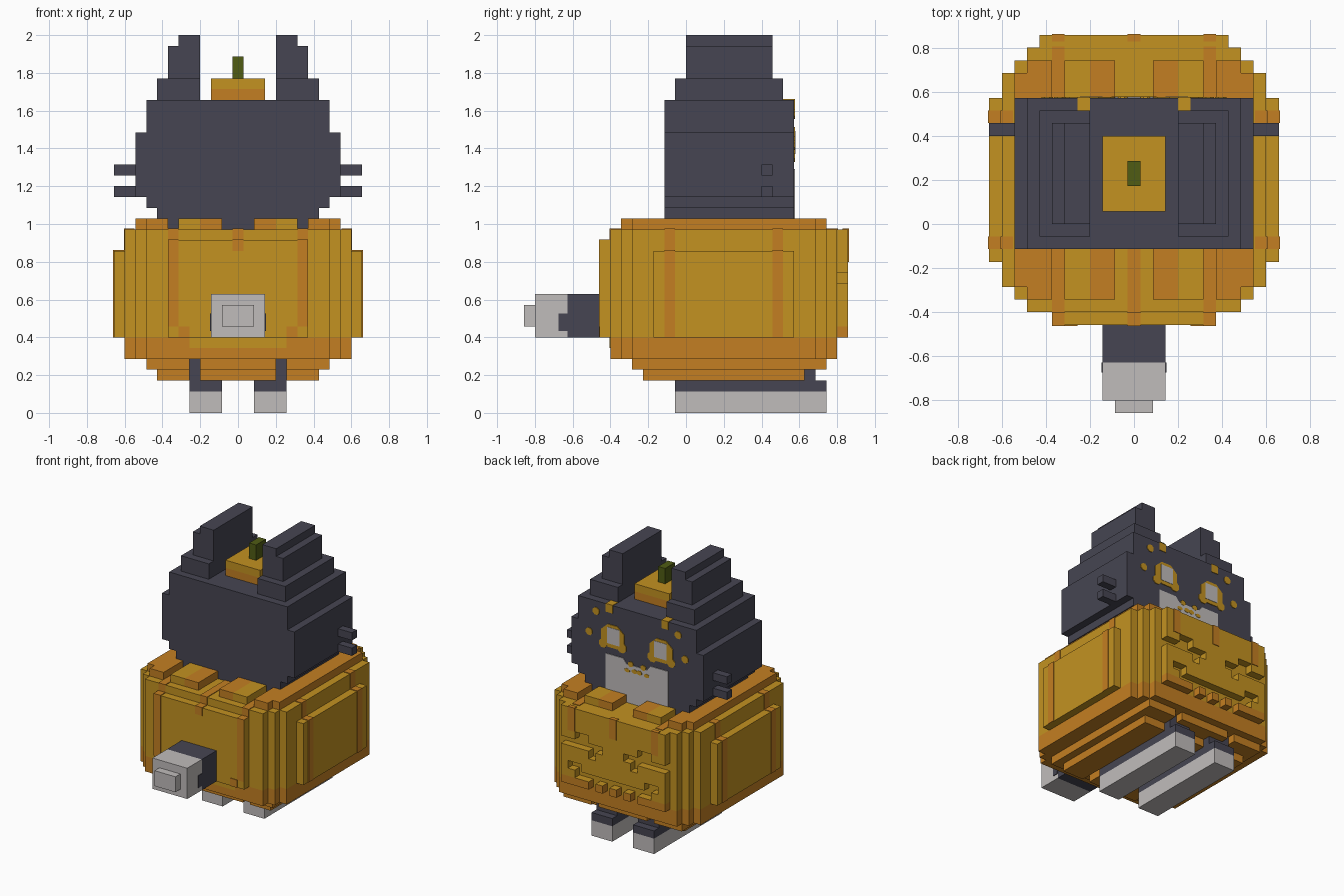
import bpy, bmesh, math
from mathutils import Matrix

if "Cube" in bpy.data.objects:
    bpy.data.objects.remove(bpy.data.objects["Cube"])

U = 2 / 35      # size of one block
E = 0.08        # plate thickness in blocks


def material(name, rgb):
    m = bpy.data.materials.new(name)
    lin = [((c / 255 + 0.055) / 1.055) ** 2.4 for c in rgb]
    m.diffuse_color = (*lin, 1)
    m.use_nodes = True
    m.node_tree.nodes["Principled BSDF"].inputs["Base Color"].default_value = m.diffuse_color
    return m


GOLD = material("golden_orange", (195, 146, 33))
RUST = material("deep_orange", (196, 127, 34))
DARK = material("charcoal", (70, 69, 82))
PALE = material("pale_grey", (192, 188, 187))
STEM = material("stem_green", (80, 92, 20))


def finish(name, bm, *mats):
    bmesh.ops.recalc_face_normals(bm, faces=bm.faces)
    me = bpy.data.meshes.new(name)
    bm.to_mesh(me)
    bm.free()
    me.transform(Matrix.Scale(U, 4))
    for m in mats:
        me.materials.append(m)
    ob = bpy.data.objects.new(name, me)
    bpy.context.collection.objects.link(ob)
    return ob


def add_box(bm, x0, x1, y0, y1, z0, z1):
    size = Matrix.Diagonal((x1 - x0, y1 - y0, z1 - z0, 1))
    mid = Matrix.Translation(((x0 + x1) / 2, (y0 + y1) / 2, (z0 + z1) / 2))
    bmesh.ops.create_cube(bm, size=1, matrix=mid @ size)


def boxes(name, mat, *dims, mirror=False):
    bm = bmesh.new()
    for d in dims:
        add_box(bm, *d)
        if mirror:
            add_box(bm, -d[1], -d[0], *d[2:])
    return finish(name, bm, mat)


def prism(name, mat, pts, lo, hi, axis="z"):
    """Extrude an outline along z, or an x/z outline along y."""
    bm = bmesh.new()
    f = bm.faces.new([bm.verts.new((a, b, lo) if axis == "z" else (a, lo, b)) for a, b in pts])
    ext = bmesh.ops.extrude_face_region(bm, geom=[f])["geom"]
    move = (0, 0, hi - lo) if axis == "z" else (0, hi - lo, 0)
    bmesh.ops.translate(bm, verts=[v for v in ext if isinstance(v, bmesh.types.BMVert)], vec=move)
    return finish(name, bm, mat)


# pumpkin body: stepped outline (half width, front, back)
steps = [(10.5, -4, 12), (9.5, -5, 13), (8.5, -6, 14), (7.5, -7, 14)]
right = []
for i, (w, f, b) in enumerate(reversed(steps)):
    if i:
        right.append((w, steps[-i][1]))
    right.append((w, f))
for i, (w, f, b) in enumerate(steps[:3]):
    right.append((w, b))
    if i < 2:
        right.append((steps[i + 1][0], b))
outline = right + [(-x, y) for x, y in reversed(right)]
prism("pumpkin_body", GOLD, outline, 7, 17)
prism("pumpkin_lower_band", RUST, outline, 5, 7)
boxes("pumpkin_side_panel", GOLD, (10.5, 11.5, -3, 10, 7, 15), mirror=True)
boxes("pumpkin_front_panel", GOLD, (-6.5, 6.5, -8, -7, 7, 16))
boxes("front_band_patch", GOLD, (-4.5, 4.5, -7 - E, -7, 6, 7))

# carved panel: grid with eye and mouth openings, pushed outward
holes = set()
for s in (-1, 1):
    for cx, cz in [(7, 12), (6, 12), (5, 12), (4, 12), (3, 12), (2, 12), (4, 13), (5, 13), (3, 11),
                   (0, 8), (1, 8), (2, 8), (3, 8), (4, 8), (5, 8), (5, 9), (6, 9), (1, 7), (3, 7)]:
        holes.add((s * cx, cz))
bm = bmesh.new()
grid = {(i, k): bm.verts.new((i - 7.5, 14, k + 7)) for i in range(16) for k in range(11)}
for i in range(15):
    for k in range(10):
        if (i - 7, k + 7) not in holes:
            bm.faces.new([grid[i, k], grid[i + 1, k], grid[i + 1, k + 1], grid[i, k + 1]])
bmesh.ops.delete(bm, geom=[v for v in bm.verts if not v.link_faces], context="VERTS")
ext = bmesh.ops.extrude_face_region(bm, geom=bm.faces[:])["geom"]
bmesh.ops.translate(bm, verts=[v for v in ext if isinstance(v, bmesh.types.BMVert)], vec=(0, 1, 0))
carved = finish("carved_panel", bm, GOLD, RUST)
for p in carved.data.polygons:
    if p.center.z < 8 * U:
        p.material_index = 1

# darker ribs painted as thin shells
boxes("side_ribs", RUST,
      *[d for y in (-2, 8) for d in ((10.4, 11.5 + E, y, y + 1, 7, 15 + E),
                                     (9.6, 10.5 + E, y, y + 1, 7, 17 + E))], mirror=True)
boxes("front_ribs", RUST, (5.5, 6.5, -8 - E, -7, 8, 16 + E), (5.5, 6.5, -7 - E, 14 + E, 16, 17 + E),
      (4.5, 5.5, -8 - E, -7.5, 7, 8), mirror=True)
boxes("middle_rib", RUST, (-0.5, 0.5, -8 - E, -7, 15, 16 + E), (-0.5, 0.5, -7 - E, -2, 16, 17 + E),
      (-0.5, 0.5, 14.5, 15 + E, 14.5, 17 + E))
boxes("carved_panel_ribs", RUST, (5.5, 6.5, 14.5, 15 + E, 14, 17 + E), mirror=True)

# pumpkin rim lobes
boxes("rim_inner_lobe_light", GOLD, (3.5, 5.5, -6, 13, 17, 18), mirror=True)
boxes("rim_inner_lobe_deep", RUST, (1.5, 3.5, -6, 13, 17, 18), mirror=True)
boxes("rim_outer_lobe", RUST, (6.5, 8.5, -6, 13, 17, 18), (8.5, 9.5, -5, 12, 17, 18), mirror=True)

# pumpkin underside with grooves for the legs
boxes("underside_outer", RUST, (4.5, 8.5, -5, 13, 4, 5), (4.5, 7.5, -4, 11, 3, 4), mirror=True)
boxes("underside_middle", RUST, (-3.5, 3.5, -5, 13, 4, 5), (-3.5, 3.5, -4, 11, 3, 4))

# legs and paws
boxes("leg", DARK, (1.5, 4.5, -1, 13, 2, 3), (1.5, 4.5, -1, 12, 3, 4),
      (3.5, 4.5, -1, 12, 4, 5), mirror=True)
boxes("paw", PALE, (1.5, 4.5, -1, 13, 0, 2), mirror=True)

# tail
boxes("tail_base", DARK, (-2.5, 2.5, -11, -8, 7, 11))
boxes("tail_end", PALE, (-2.5, 2.5, -14, -11, 7, 11), (-1.5, 1.5, -15, -14, 8, 10))
boxes("tail_fur_edge", DARK, (2.4, 2.5 + E, -11.8, -11, 7.6, 9.2), mirror=True)

# head: stepped outline seen from the face side
half = [(7.5, 17), (7.5, 19), (8.5, 19), (8.5, 20), (9.5, 20), (9.5, 26), (8.5, 26), (8.5, 29)]
prism("head", DARK, half + [(-x, z) for x, z in reversed(half)], -2, 10, "y")
boxes("ear", DARK, (3.5, 7.5, -1, 9, 29, 31), (3.5, 6.5, 0, 8, 31, 34),
      (3.5, 5.5, 0, 8, 34, 35), mirror=True)
boxes("whisker", DARK, (9.5, 11.5, 7, 8, 20, 21), (9.5, 11.5, 7, 8, 22, 23), mirror=True)


# face markings: thin eight-sided plates
def blobs(name, mat, spots, depth):
    bm = bmesh.new()
    for x, z, rx, rz in spots:
        for s in (-1, 1):
            m = (Matrix.Translation((s * x, 10 + depth / 2, z)) @ Matrix.Diagonal((rx, 1, rz, 1))
                 @ Matrix.Rotation(math.pi / 2, 4, "X") @ Matrix.Rotation(math.pi / 8, 4, "Z"))
            bmesh.ops.create_cone(bm, cap_ends=True, segments=8, radius1=1, radius2=1,
                                  depth=depth, matrix=m)
    return finish(name, bm, mat)


prism("muzzle", PALE, [(-4.5, 17), (4.5, 17), (4.5, 22.6), (2, 22.6), (1.5, 22), (-1.5, 22),
                       (-2, 22.6), (-4.5, 22.6)], 10, 10 + E, "y")
blobs("eye_ring", GOLD, [(3.5, 25, 1.8, 1.6), (2.2, 23.9, 0.7, 0.7), (4.9, 23.8, 0.6, 0.6)], 0.1)
boxes("eye", PALE, (2.5, 4.3, 10, 10.14, 24, 26.1), mirror=True)
blobs("face_spots", GOLD, [(5.9, 27.7, 0.5, 0.5), (6.9, 24.8, 0.5, 0.5)], 0.1)
blobs("nose_spots", GOLD, [(0.9, 22.1, 0.4, 0.35), (0.35, 21.3, 0.4, 0.3), (1.4, 21.2, 0.4, 0.25)], 0.12)
boxes("brow_spot", GOLD, (3.5, 4.5, 9, 10 + E, 28, 29 + E), mirror=True)

# small pumpkin hat
boxes("hat_lower", RUST, (-2.5, 2.5, 1, 7, 29, 30))
boxes("hat_upper", GOLD, (-2.5, 2.5, 1, 7, 30, 31))
boxes("hat_stem", STEM, (-0.5, 0.5, 3, 5, 31, 33))
